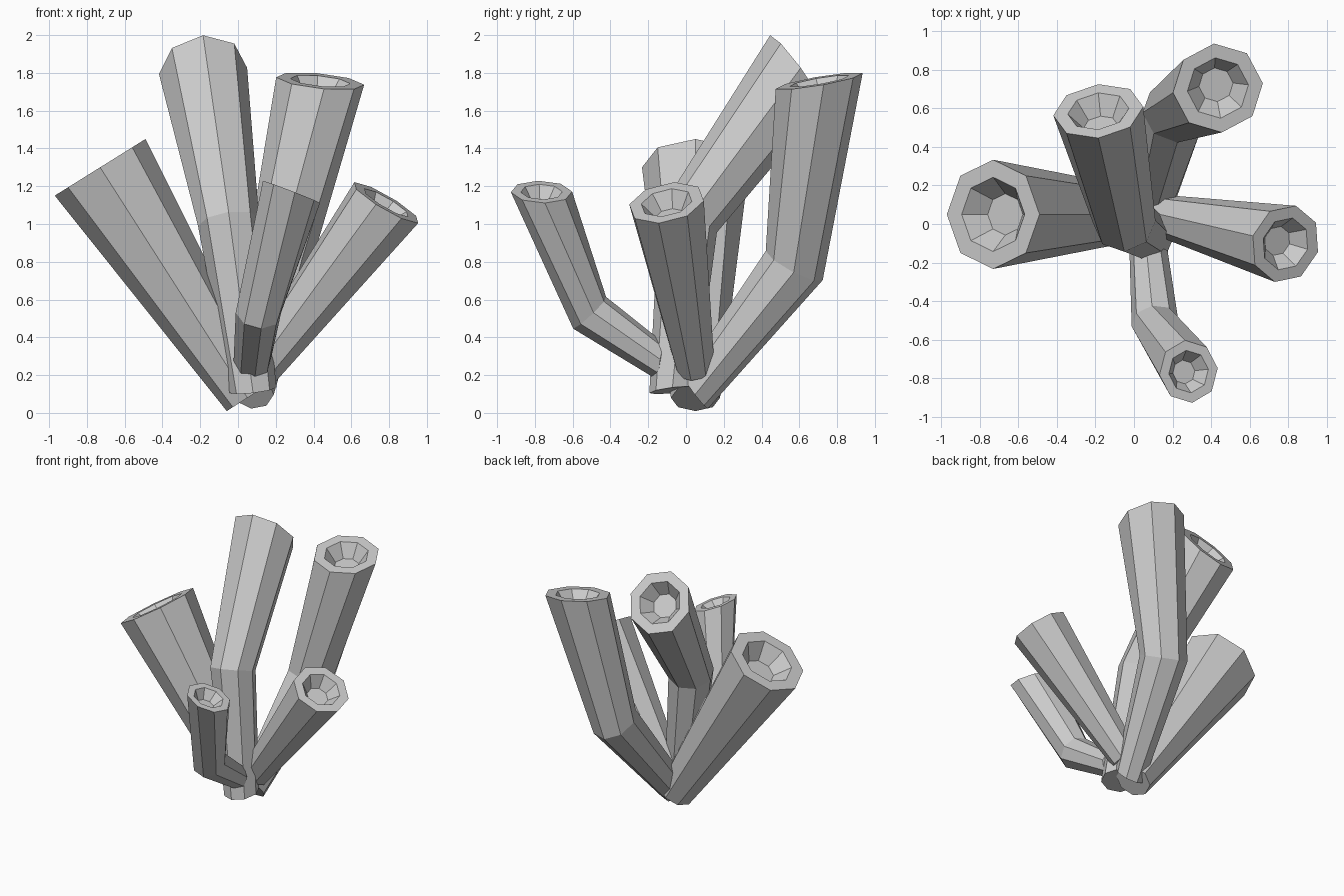
import bpy, bmesh
from math import sin, cos, pi, radians
from mathutils import Vector

if "Cube" in bpy.data.objects:
    bpy.data.objects.remove(bpy.data.objects["Cube"])

SIDES = 8


def ring(bm, center, normal, radius, phase):
    n = Vector(normal).normalized()
    u = (Vector((1, 0, 0)) - n * n.x).normalized()
    v = n.cross(u)
    c = Vector(center)
    verts = []
    for i in range(SIDES):
        a = 2 * pi * i / SIDES + radians(phase)
        verts.append(bm.verts.new(c + radius * (cos(a) * u + sin(a) * v)))
    return verts


def tube(name, sections, phase=0):
    """Flaring octagonal tube; sections are (center, ring normal, radius)."""
    bm = bmesh.new()
    rings = [ring(bm, c, n, r, phase) for c, n, r in sections]
    # flat lip, then a funnel sinking to a small floor
    c, n, r = sections[-1]
    floor = Vector(c) - Vector(n).normalized() * r * 0.42
    rings.append(ring(bm, c, n, r * 0.68, phase))
    rings.append(ring(bm, floor, n, r * 0.38, phase))
    for lo, hi in zip(rings, rings[1:]):
        for i in range(SIDES):
            j = (i + 1) % SIDES
            bm.faces.new((lo[i], lo[j], hi[j], hi[i]))
    bm.faces.new(rings[0][::-1])
    bm.faces.new(rings[-1])
    me = bpy.data.meshes.new(name)
    bm.to_mesh(me)
    bm.free()
    ob = bpy.data.objects.new(name, me)
    bpy.context.collection.objects.link(ob)
    return ob


# wide straight tube leaning left
tube("left_tube", [
    ((0.05, 0.05, 0.08), (-0.54, 0, 0.84), 0.13),
    ((-0.73, 0.05, 1.30), (-0.53, 0, 0.85), 0.283)])

# tallest tube, bending backwards
tube("tall_tube", [
    ((0.08, -0.07, 0.12), (-0.12, -0.12, 0.98), 0.125),
    ((-0.05, 0.01, 1.01), (-0.14, 0.33, 0.93), 0.163),
    ((-0.185, 0.585, 1.81), (-0.12, 0.80, 0.59), 0.235)])

# back right tube, bending upright
tube("back_tube", [
    ((0.08, 0.05, 0.11), (0.10, 0.80, 0.60), 0.11),
    ((0.21, 0.573, 0.78), (0.2, 0.46, 0.86), 0.17),
    ((0.435, 0.705, 1.757), (0.10, -0.17, 0.98), 0.235)], 5)

# straight tube leaning right
tube("right_tube", [
    ((0.12, 0.05, 0.23), (0.55, -0.14, 0.82), 0.105),
    ((0.785, -0.103, 1.113), (0.5, -0.18, 0.845), 0.205)], -18)

# small front tube, bending upright
tube("front_tube", [
    ((0.075, -0.13, 0.27), (-0.08, -0.98, 0.15), 0.10),
    ((0.108, -0.51, 0.53), (0.12, -0.68, 0.72), 0.122),
    ((0.283, -0.765, 1.17), (0.36, 0.03, 0.93), 0.163)], 7)
